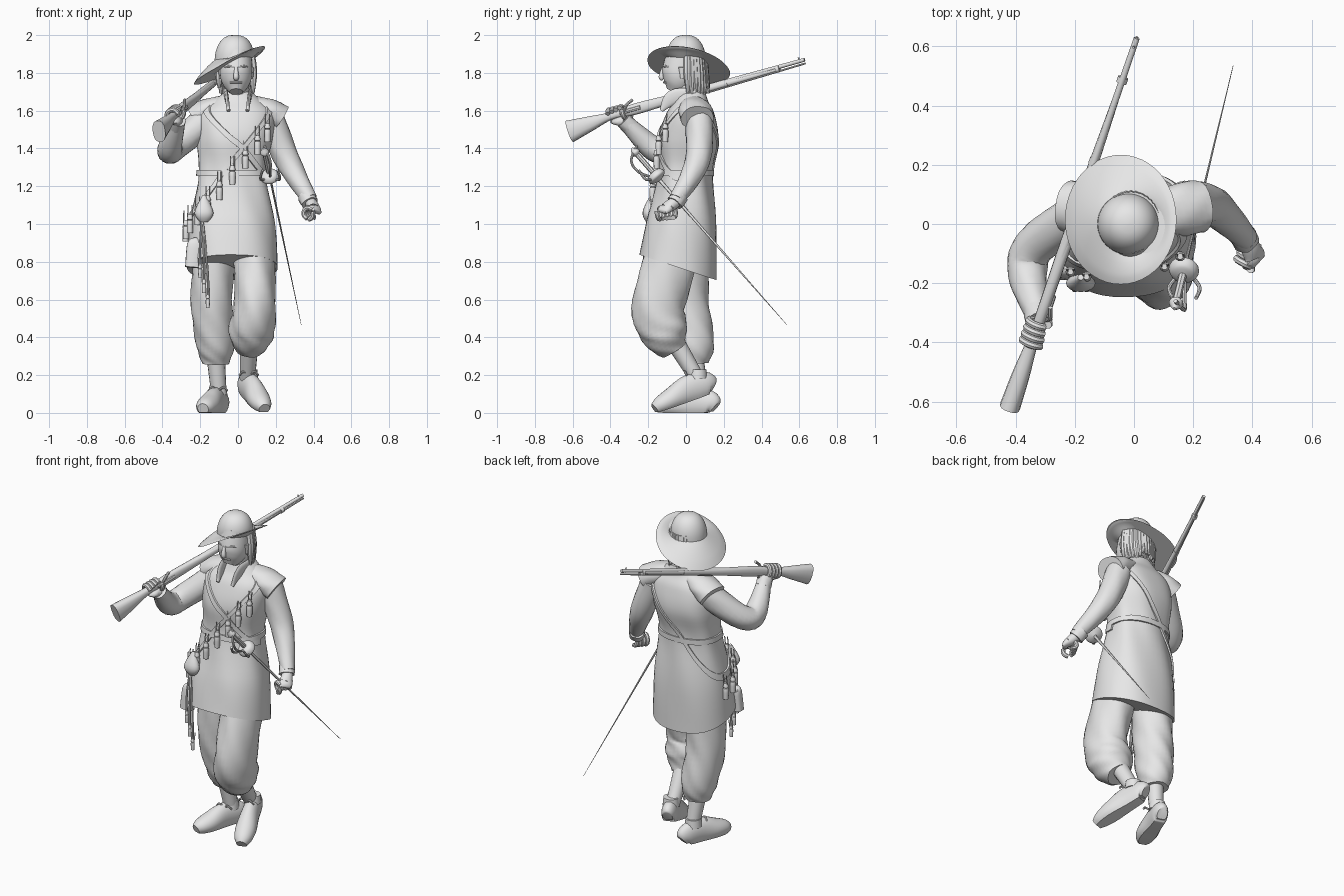
import bpy, bmesh, math, random
from math import sin, cos, radians, pi, tau
from mathutils import Vector
if "Cube" in bpy.data.objects:
    bpy.data.objects.remove(bpy.data.objects["Cube"])
random.seed(4)
shade = (.8, .8, .8, 1)
grey = bpy.data.materials.new("plain grey")
grey.use_nodes = True
grey.diffuse_color = shade
grey.node_tree.nodes["Principled BSDF"].inputs["Base Color"].default_value = shade
X, Y, Z = Vector((1, 0, 0)), Vector((0, 1, 0)), Vector((0, 0, 1))
SIDES = {"right": -1, "left": 1}
parts = []

def spline(points, steps):
    """Smooth curve through tuples of any length."""
    smooth, last = [], len(points) - 1
    for i in range(last):
        quad = [points[min(max(j, 0), last)] for j in range(i - 1, i + 3)]
        for t in (step / steps for step in range(steps)):
            smooth.append(tuple(b + t / 2 * (c - a + t * (2 * a - 5 * b + 4 * c - d + t * (3 * (b - c) + d - a)))
                                for a, b, c, d in zip(*quad)))
    return smooth + [tuple(points[-1])]

def skin(name, rings, caps=True, thickness=0):
    """Join rings of points into one surface."""
    bm = bmesh.new()
    loops = [[bm.verts.new(point) for point in ring] for ring in rings]
    for low, high in zip(loops, loops[1:]):
        for i in range(len(low)):
            bm.faces.new((low[i - 1], low[i], high[i], high[i - 1]))
    if caps:
        bm.faces.new(loops[0][::-1])
        bm.faces.new(loops[-1])
    bmesh.ops.recalc_face_normals(bm, faces=bm.faces)
    mesh = bpy.data.meshes.new(name)
    bm.to_mesh(mesh)
    bm.free()
    mesh.materials.append(grey)
    part = bpy.data.objects.new(name, mesh)
    bpy.context.collection.objects.link(part)
    if thickness:
        solid = part.modifiers.new("thickness", "SOLIDIFY")
        solid.thickness, solid.offset = thickness, 0
    parts.append(part)

def power(value, exponent):
    return math.copysign(abs(value) ** exponent, value)

def around(count=48):
    return [tau * k / count for k in range(count)]

def tube(name, rows, ref=Y, count=16, steps=5, fold=0, sole=1, square=1):
    """Sweep an ellipse along rows of x, y, z, half width and, if unequal, half depth."""
    path = spline([row if len(row) > 4 else (*row, row[3]) for row in rows], steps)
    rings = []
    for i, (*centre, width, depth) in enumerate(path):
        ahead, behind = path[min(i + 1, len(path) - 1)], path[max(i - 1, 0)]
        along = (Vector(ahead[:3]) - Vector(behind[:3])).normalized()
        u = ref.cross(along).normalized()
        v = along.cross(u)
        rings.append([Vector(centre) + (u * width * power(cos(a), square) + v * depth * max(power(sin(a), square), -sole))
                      * (1 + fold * sin(5 * a + i)) for a in around(count)])
    skin(name, rings)

def cord(name, points, radius, ref=None):
    span = (Vector(points[-1]) - Vector(points[0])).normalized()
    tube(name, [(*point, radius) for point in points], ref or (X if abs(span.x) < .7 else Z), 8)

# Coat: height, half width, half depth; the hem drops towards the back
COAT = spline([(.77, .24, .205), (1, .225, .185), (1.27, .18, .14), (1.45, .2, .16),
               (1.58, .2, .13), (1.65, .13, .09), (1.7, .07, .07)], 6)

def coat_point(height, angle, offset=0):
    """A point on the coat, at an angle measured from the wearer's left."""
    upper = next((i for i, row in enumerate(COAT) if row[0] >= height and i), len(COAT) - 1)
    low, high = Vector(COAT[upper - 1]), Vector(COAT[upper])
    _, width, depth = low.lerp(high, min(max((height - low.x) / (high.x - low.x), 0), 1))
    back = (depth + offset) * power(sin(angle), .88)
    return Vector(((width + offset) * power(cos(angle), .88) + max(0, height - 1.3) * .08 - .03,
                   back + (height - .8) * .08 - .04, height - max(0, 1.1 - height) * back))

def coat_fold(height, angle):
    return .005 * sin(6 * angle + 9 * height) * max(0, 1 - abs(height - 1.2) * 2)

def band(name, height_at, half, start=0, end=360):
    """Flat band following the coat; its height is a function of the angle."""
    angles = [radians(start + (end - start) * i / 64) for i in range(65)]
    skin(name, [[coat_point(height_at(a) + side * half, a, offset)
                 for side, offset in ((-1, 0), (-1, .01), (1, .01), (1, 0))] for a in angles])

def bandolier_height(angle):
    return 1.34 + .3 * cos(angle)

skin("coat", [[coat_point(row[0], a, coat_fold(row[0], a)) for a in around()] for row in COAT])
band("waist_belt", lambda a: 1.27, .016)
band("bandolier", bandolier_height, .02)
band("sword_strap", lambda a: 1.44 - .2 * cos(a), .018, -150, 0)
# Collar flaps, shoulder wings and sleeves
for label, s in SIDES.items():
    tube(label + "_collar_flap", [(s * .07, .05, 1.7, .02, .01), (s * .06, -.07, 1.67, .04, .01),
                                  (s * .05, -.13, 1.6, .01, .01)], X, 12)
    tube(label + "_shoulder_wing", [(s * .08, .04, 1.63, .07, .05), (s * .16, .05, 1.6, .09, .065),
                                    (s * .225, .06, 1.56, .088, .075)], Z, 24, fold=.02)
tube("left_sleeve", [(.17, .07, 1.56, .075), (.265, .06, 1.33, .066), (.38, -.05, 1.13, .04)], Y, 20, 9, .02)
tube("right_sleeve", [(-.17, .04, 1.55, .08), (-.33, -.07, 1.41, .07), (-.36, -.17, 1.4, .066),
                      (-.32, -.32, 1.54, .04)], X, 20, 7, .02)
tube("left_cuff", [(.36, -.03, 1.15, .045), (.38, -.06, 1.11, .045)], fold=.04)
tube("right_cuff", [(-.33, -.29, 1.51, .045), (-.32, -.33, 1.55, .045)], X, fold=.04)

# Gun: distances run from the butt to the muzzle
butt, muzzle = Vector((-.42, -.62, 1.51)), Vector((.01, .63, 1.86))
aim = (muzzle - butt).normalized()
across = aim.cross(Z).normalized()
length = (muzzle - butt).length

def on_gun(distance, out=0, up=0):
    return butt + aim * distance + across * out + across.cross(aim) * up

def gun_tube(name, rows, square=1):
    tube(name, [(*on_gun(t, 0, up), *radii) for t, up, *radii in rows], Z, 14, square=square)

gun_tube("gun_stock", [(0, -.02, .035, .06), (.12, -.01, .03, .04), (.25, 0, .02, .02), (.4, 0, .02, .03),
                       (.7, 0, .02, .02), (1.2, 0, .01, .01)], .8)
gun_tube("gun_barrel", [(.34, .01, .016), (length, .01, .01)])
for distance in (.6, .9, 1.2):
    gun_tube("barrel_band", [(distance, 0, .018), (distance + .02, 0, .018)])
cord("ramrod", [on_gun(.7, 0, -.02), on_gun(length, 0, -.01)], .005)
cord("trigger_guard", [on_gun(.25), on_gun(.28, 0, -.05), on_gun(.34, 0, -.05), on_gun(.38)], .005)
cord("gun_hammer", [on_gun(.33, .02), on_gun(.35, .03, .03), on_gun(.39, .02, .05)], .008)
cord("lock_plate", [on_gun(.3, .015), on_gun(.42, .015)], .012)
cord("front_sight", [on_gun(length - .03), on_gun(length - .03, 0, .03)], .004)

def hand(label, wrist, grip, axis, facing, radius):
    """A palm, four fingers curled round a grip axis, and a thumb."""
    wrist, axis, facing = Vector(wrist), Vector(axis).normalized(), Vector(facing)
    out = (facing - axis * facing.dot(axis)).normalized()
    turn, knuckle = axis.cross(out), grip + out * radius
    tube(label + "_palm", [(*wrist, .03), (*wrist.lerp(knuckle, .5), .034, .03), (*knuckle, .04, .02),
                           (*(knuckle + turn * .02), .04, .01)], out)
    def curl(name, shift, first, last):
        angles = [radians(first + (last - first) * i / 5) for i in range(6)]
        cord(label + name, [grip + axis * shift + (out * cos(a) + turn * sin(a)) * radius for a in angles], .013, axis)
    for finger in range(4):
        curl("_finger", (finger - 1.5) * .023, 0, 230 - 8 * finger)
    curl("_thumb", .045, -20, -130)

hand("right_hand", (-.32, -.32, 1.54), on_gun(.275), aim, (-.3, .1, -1), .034)
hand("left_hand", (.38, -.05, 1.12), Vector((.39, -.1, 1.06)), (-.4, -.8, -.1), (.6, .1, .5), .03)
# Breeches and stockings
tube("left_breeches", [(.08, -.04, .92, .11, .14), (.09, -.145, .58, .11, .14), (.07, -.11, .42, .12, .125),
                       (.06, -.06, .33, .07)], Y, 32, 8, .03)
tube("right_breeches", [(-.12, 0, .92, .11, .12), (-.14, 0, .6, .11, .12), (-.12, .04, .36, .1, .11),
                        (-.12, .05, .26, .07)], Y, 32, 8, .03)
tube("left_stocking", [(.06, -.06, .38, .05), (.05, .06, .18, .04)])
tube("right_stocking", [(-.12, .04, .32, .05), (-.1, .08, .09, .04)])

def shoe(label, heel, toe, raised):
    """Shoe from heel to toe on a flat sole, with collar and bow."""
    def section(t, width, depth):
        return (*Vector(heel).lerp(Vector(toe), t), raised * (1 - t) + depth * .7, width, depth)
    tube(label + "_shoe", [section(*row) for row in ((0, .03, .04), (.1, .045, .07), (.4, .05, .08),
                                                     (.7, .06, .06), (.9, .05, .045), (1, .03, .03))], Z, 24, sole=.7)
    ankle = Vector(section(.25, 0, .08)[:3])
    tube(label + "_shoe_collar", [(*(ankle + Z * .04), .05), (*(ankle + Z * .09), .045)])
    for s in SIDES.values():
        cord("shoe_bow", [ankle + Vector(p) for p in ((0, -.05, .06), (s * .03, -.07, .08), (s * .05, -.06, .06))], .006)

shoe("left", (.03, .14), (.14, -.165), .11)
shoe("right", (-.08, .155), (-.185, -.15), 0)
# Head and face
tube("neck", [(0, .03, 1.62, .06), (0, -.01, 1.78, .055)])
tube("head", [(-.01, -.07, 1.7, .035), (-.01, -.05, 1.74, .07, .075), (-.01, -.03, 1.8, .086, .098),
              (-.01, -.01, 1.91, .08, .09)], Y, 28)
tube("nose", [(-.01, -.12, 1.83, .008), (-.01, -.13, 1.78, .015), (-.01, -.12, 1.77, .012)])
face = Vector((-.01, -.12, 1.81))

def feature(name, points):
    cord(name, [face + Vector(point) for point in points], .006)

feature("lips", [(-.03, .015, -.06), (0, .004, -.06), (.03, .015, -.06)])
for s in SIDES.values():
    feature("brow", [(s * .01, .002, .02), (s * .04, .01, .025), (s * .06, .03, .02)])
    feature("eye", [(s * .02, .01, 0), (s * .05, .02, 0)])
    tube("ear", [(*(face + Vector((s * .085, .1, .02))), .01, .02), (*(face + Vector((s * .08, .1, -.04))), .01)])
# Hair locks hang round the back of the head
for i in range(17):
    a = radians(5 + 170 * i / 16)
    tip = 1.7 + random.uniform(-.02, .03)
    tube("hair_lock", [(.08 * cos(a) - .01, .09 * sin(a), 1.9, .02), (.09 * cos(a) - .01, .1 * sin(a), 1.8, .022),
                       (.09 * cos(a) - .01, .12 * sin(a), tip, .008)], Y, 8)

# Wide hat: a tilted brim, then a dome
def hat_point(angle, out):
    lean = cos(angle + radians(20))
    inner = Vector((.1 * cos(angle) - .02, .1 * sin(angle), 1.875 + .01 * lean))
    edge = Vector((.185 * cos(angle) - .045, .215 * sin(angle) + .015, 1.83 + .09 * lean + .02 * max(0, lean)))
    return inner.lerp(edge, out) + Z * .03 * out * (1 - out)

hat = [[hat_point(a, 1 - i / 6) for a in around()] for i in range(7)]
for tilt in (pi / 2 * i / 8.1 for i in range(1, 9)):
    hat.append([Vector((-.02, 0, 1.995)).lerp(hat_point(a, 0), cos(tilt) ** .8) for a in around()])
    for spot in hat[-1]:
        spot.z = 1.875 + .122 * sin(tilt) + (spot.z - 1.995 + .12 * cos(tilt) ** .8) * cos(tilt)
skin("hat", hat, True, .008)
# Sword: blade, grip, pommel, shell and curved guard
point, guard = Vector((.335, .535, .465)), Vector((.17, -.15, 1.245))
rise = (guard - point).normalized()
tube("sword_blade", [(*point, .001), (*guard, .01, .006)], X, 8)
cord("sword_grip", [guard, guard + rise * .17], .014)
for name, rows in (("pommel", [(.16, .01), (.18, .024), (.21, .006)]),
                   ("guard_shell", [(-.02, .01), (0, .05), (.03, .04), (.04, .01)])):
    tube(name, [(*(guard + rise * along), radius) for along, radius in rows], X, 20)
cord("knuckle_bow", [guard + Vector(p) for p in ((0, -.02, 0), (0, -.1, .03), (0, -.14, .09), (-.03, -.11, .17))], .007)
for s in SIDES.values():
    cord("quillon", [guard, guard + Vector((s * .05, -.06, -.01)), guard + Vector((s * .04, -.1, .04))], .007)

def bottle(centre, height=.1, radius=.017):
    """Powder bottle with a neck, a cap and two cords."""
    tube("powder_bottle", [(*(centre + Z * height * up), radius * wide) for up, wide in
                           ((-.5, .9), (.1, 1), (.2, .6), (.25, 1), (.5, .6))], Y, 10, 3)
    for s in SIDES.values():
        cord("bottle_cord", [centre + Vector((s * .01, 0, height * .3)), centre + Vector((s * .01, .01, height))], .003)

for a in (radians(-42 - 16 * i) for i in range(10)):
    bottle(coat_point(bandolier_height(a) - .08, a, .02))
# Flask, pouch and hanging cords on the right hip
tube("powder_flask", [(-.18, -.2, 1.01, .02, .01), (-.18, -.2, 1.06, .05, .03), (-.18, -.18, 1.15, .01)])
tube("pouch", [(-.24, -.16, .77, .04, .03), (-.23, -.15, .89, .04, .03), (-.23, -.14, .91, .02)], square=.6)
for i in range(3):
    end = Vector((-.2 + .02 * i, -.22, .75 - .08 * i))
    cord("hanging_cord", [(-.19, -.2, 1.04), end + Z * .15, end], .006)
    bottle(end, .07, .011)
# Smooth shading with sharp creases kept
bpy.ops.object.select_all(action="DESELECT")
for part in parts:
    part.select_set(True)
bpy.context.view_layer.objects.active = parts[0]
bpy.ops.object.shade_smooth_by_angle(angle=radians(40))
